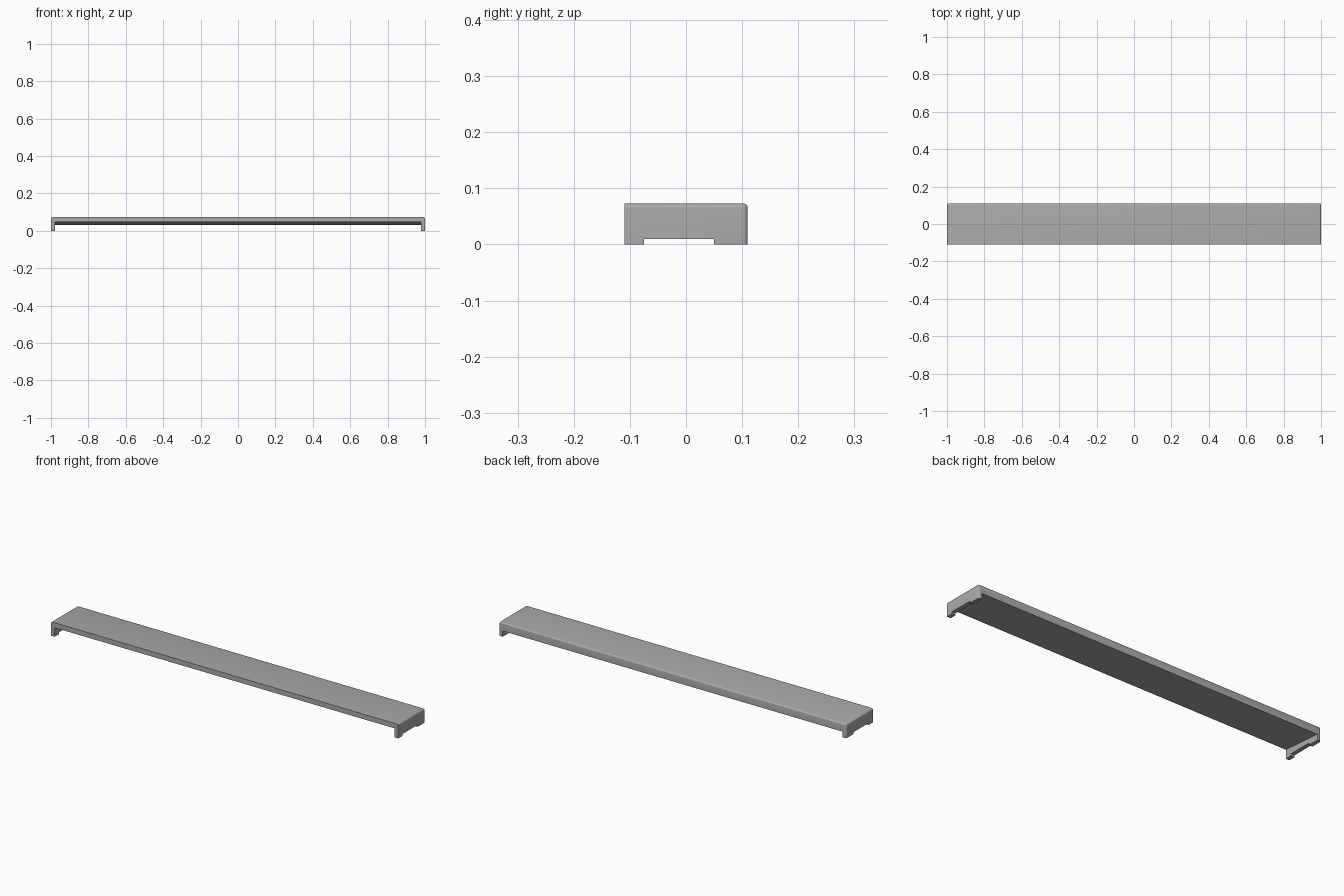
import bpy, bmesh

cube = bpy.data.objects.get("Cube")
if cube:
    bpy.data.objects.remove(cube, do_unlink=True)

grey = bpy.data.materials.new("plain grey")
grey.use_nodes = True
colour = (0.4, 0.4, 0.4, 1)
grey.diffuse_color = colour
grey.node_tree.nodes["Principled BSDF"].inputs["Base Color"].default_value = colour

FRONT, BACK, TOP = -0.11, 0.11, 0.073
WALL, ROUND = 0.021, 0.008


def extrude_profile(name, profile, x0, x1):
    """Sweep a (y, z) outline along x."""
    bm = bmesh.new()
    face = bm.faces.new([bm.verts.new((x0, y, z)) for y, z in profile])
    swept = bmesh.ops.extrude_face_region(bm, geom=[face])["geom"]
    bmesh.ops.translate(bm, vec=(x1 - x0, 0, 0),
                        verts=[v for v in swept if isinstance(v, bmesh.types.BMVert)])
    bmesh.ops.recalc_face_normals(bm, faces=bm.faces)
    mesh = bpy.data.meshes.new(name)
    bm.to_mesh(mesh)
    bm.free()
    obj = bpy.data.objects.new(name, mesh)
    bpy.context.collection.objects.link(obj)
    mesh.materials.append(grey)
    return obj


# Shelf: thin at the front, underside sloping down to a deeper back edge
shelf = extrude_profile("shelf", [(FRONT, TOP), (BACK, TOP), (BACK, 0.03), (FRONT, 0.047)], -1, 1)

# End walls, each notched underneath to leave two feet
wall = [(FRONT, TOP), (BACK, TOP), (BACK, 0), (0.05, 0), (0.05, 0.01),
        (-0.075, 0.01), (-0.075, 0), (FRONT, 0)]
ends = [extrude_profile(side + "_end_wall", wall, s, s * (1 - WALL))
        for side, s in (("left", 1), ("right", -1))]

# Join walls and shelf into one solid
bpy.context.view_layer.objects.active = shelf
for end in ends:
    join = shelf.modifiers.new("join", 'BOOLEAN')
    join.operation = 'UNION'
    join.solver = 'EXACT'
    join.object = end
    bpy.ops.object.modifier_apply(modifier=join.name)
    bpy.data.objects.remove(end, do_unlink=True)

# Round the top back edge, top end edges and upright back corners
bm = bmesh.new()
bm.from_mesh(shelf.data)
bmesh.ops.dissolve_limit(bm, angle_limit=0.01, verts=bm.verts, edges=bm.edges)


def on_rim(edge):
    a, b = (v.co for v in edge.verts)
    tests = [all(abs(p.z - TOP) < 1e-4 for p in (a, b)),
             all(abs(p.y - BACK) < 1e-4 for p in (a, b)),
             all(abs(abs(p.x) - 1) < 1e-4 for p in (a, b)) and a.x * b.x > 0]
    return sum(tests) == 2


bmesh.ops.bevel(bm, geom=[e for e in bm.edges if on_rim(e)], offset=ROUND,
                segments=4, profile=0.5, affect='EDGES', clamp_overlap=True)
bm.to_mesh(shelf.data)
bm.free()

bpy.ops.object.select_all(action='DESELECT')
shelf.select_set(True)
bpy.ops.object.shade_smooth_by_angle(angle=0.6)
